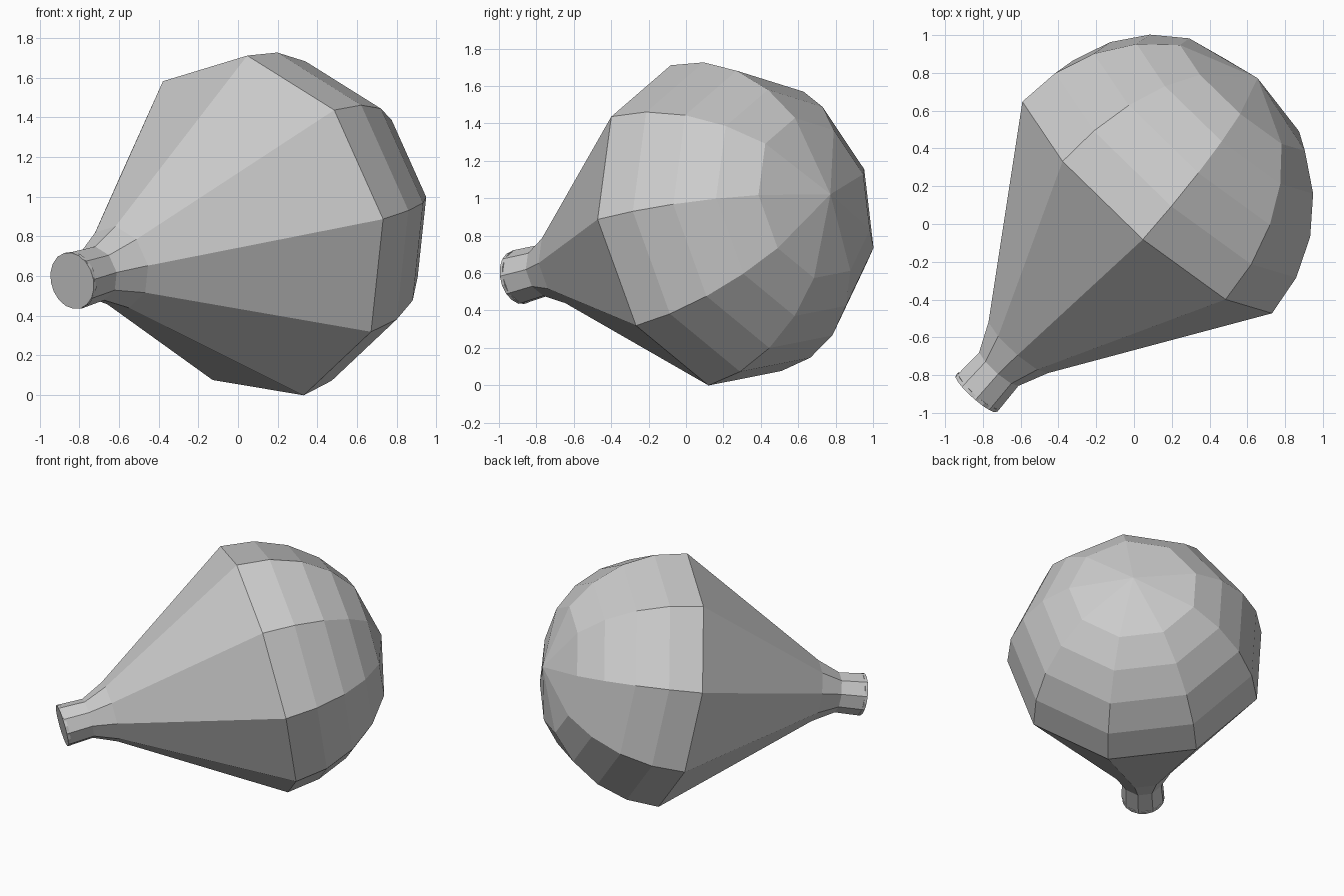
import bpy, bmesh
from math import sin, cos, pi, radians
from mathutils import Vector

if "Cube" in bpy.data.objects:
    bpy.data.objects.remove(bpy.data.objects["Cube"])

SIDES = 9
R = 0.887
CENTRE = Vector((0.075, 0.123, 0.848))          # middle of the widest ring
AXIS = Vector((0.653, 0.732, 0.195)).normalized()
U = Vector((0.255, -0.003, -0.848))             # towards the lowest corner
U = (U - AXIS * U.dot(AXIS)).normalized()
V = AXIS.cross(U)


def revolve(name, profile, sides):
    """Turn (distance along axis, radius) points around the tilted axis."""
    bm = bmesh.new()
    rings = []
    for t, r in profile:
        base = CENTRE + AXIS * t
        if r == 0:
            rings.append([bm.verts.new(base)] * sides)
        else:
            rings.append([bm.verts.new(base + (U * cos(a) + V * sin(a)) * r)
                          for a in (2 * pi * i / sides for i in range(sides))])
    for lo, hi in zip(rings, rings[1:]):
        for i in range(sides):
            j = (i + 1) % sides
            bm.faces.new(list(dict.fromkeys((lo[i], lo[j], hi[j], hi[i]))))
    for ring, (t, r) in zip((rings[0], rings[-1]), (profile[0], profile[-1])):
        if r > 0:
            bm.faces.new(ring)
    bmesh.ops.recalc_face_normals(bm, faces=bm.faces)
    mesh = bpy.data.meshes.new(name)
    bm.to_mesh(mesh)
    bm.free()
    obj = bpy.data.objects.new(name, mesh)
    bpy.context.collection.objects.link(obj)
    return obj


# Bulb: short neck, flared cone, faceted dome ending in a shallow tip
dome = [(R * sin(radians(a)), R * cos(radians(a))) for a in (0, 15, 30, 45, 60)]
revolve("bulb", [(-1.39, 0.148), (-1.21, 0.14), (-1.05, 0.213)] + dome + [(R, 0)], SIDES)

# Round cap closing the neck
revolve("neck_cap", [(-1.395, 0.145), (-1.375, 0.145)], 18)
